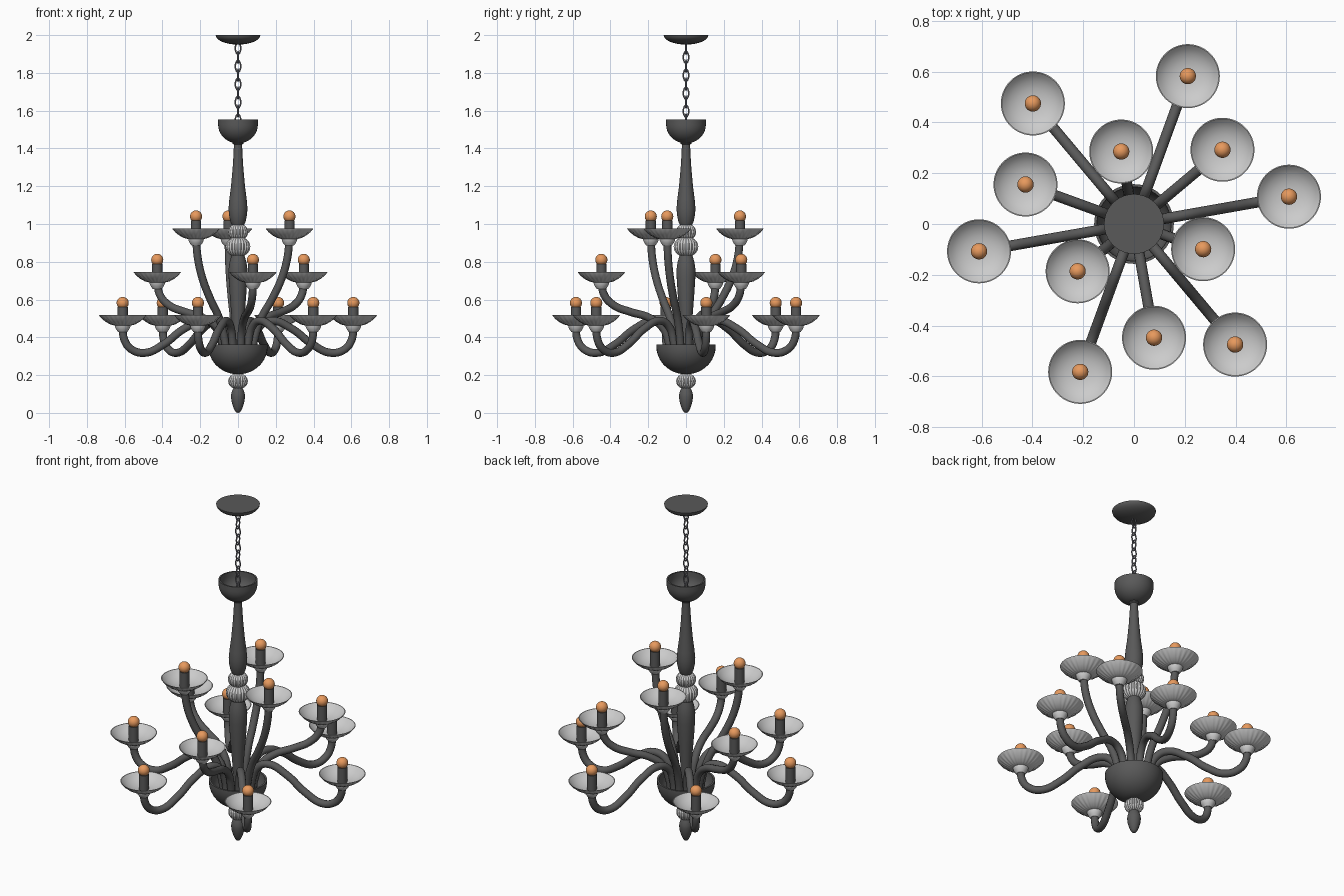
import bpy, bmesh
from math import cos, sin, pi, radians

cube = bpy.data.objects.get("Cube")
if cube:
    bpy.data.objects.remove(cube, do_unlink=True)


def material(name, color):
    mat = bpy.data.materials.new(name)
    mat.use_nodes = True
    mat.diffuse_color = (*color, 1)
    mat.node_tree.nodes["Principled BSDF"].inputs["Base Color"].default_value = (*color, 1)
    return mat


dark = material("dark_metal", (0.1, 0.1, 0.1))
glass = material("pale_glass", (0.55, 0.55, 0.55))
chain_metal = material("chain_steel", (0.2, 0.2, 0.23))
amber = material("amber_bulb", (0.8, 0.32, 0.11))


def place(name, mesh, mat, location=(0, 0, 0), turn=0):
    obj = bpy.data.objects.new(name, mesh)
    bpy.context.collection.objects.link(obj)
    obj.location = location
    obj.rotation_euler.z = turn
    if not mesh.materials:
        mesh.materials.append(mat)
    return obj


def finish(bm, name):
    bmesh.ops.remove_doubles(bm, verts=bm.verts, dist=0.0001)
    bmesh.ops.recalc_face_normals(bm, faces=bm.faces)
    mesh = bpy.data.meshes.new(name)
    bm.to_mesh(mesh)
    bm.free()
    mesh.shade_smooth()
    mesh.set_sharp_from_angle(angle=radians(40))
    return mesh


def lathe(name, profile, segments=40, flutes=0):
    """Spin (radius, height, optional flute depth) points round z."""
    bm = bmesh.new()
    rings = []
    for radius, z, *depth in profile:
        ring = []
        for i in range(segments):
            a = 2 * pi * i / segments
            r = radius
            if depth:
                r -= depth[0] * (1 - abs(sin(flutes * a / 2)))
            ring.append(bm.verts.new((r * cos(a), r * sin(a), z)))
        rings.append(ring)
    for low, high in zip(rings, rings[1:]):
        for i in range(segments):
            j = (i + 1) % segments
            bm.faces.new((low[i], low[j], high[j], high[i]))
    bmesh.ops.dissolve_degenerate(bm, dist=0.00001, edges=bm.edges)
    return finish(bm, name)


def tube(name, points, radius, closed=False):
    curve = bpy.data.curves.new(name + "_path", "CURVE")
    curve.dimensions = "3D"
    curve.bevel_depth = radius
    curve.bevel_resolution = 4
    curve.resolution_u = 8
    curve.use_fill_caps = not closed
    spline = curve.splines.new("BEZIER")
    spline.bezier_points.add(len(points) - 1)
    spline.use_cyclic_u = closed
    for bp, p in zip(spline.bezier_points, points):
        bp.co = p
        bp.handle_left_type = bp.handle_right_type = "AUTO"
    temp = bpy.data.objects.new(name + "_temp", curve)
    bpy.context.collection.objects.link(temp)
    deps = bpy.context.evaluated_depsgraph_get()
    mesh = bpy.data.meshes.new_from_object(temp.evaluated_get(deps))
    bpy.data.objects.remove(temp, do_unlink=True)
    mesh.name = name
    mesh.shade_smooth()
    mesh.set_sharp_from_angle(angle=radians(40))
    return mesh


def arc(radius, height, start, end, base, steps=8):
    """Elliptical quarter profile between two angles in degrees."""
    return [(radius * cos(radians(start + (end - start) * i / steps)),
             base + height * sin(radians(start + (end - start) * i / steps)))
            for i in range(steps + 1)]


# Ceiling canopy
place("ceiling_canopy", lathe("ceiling_canopy",
      arc(0.118, 0.05, -90, 0, 2.0) + [(0, 2.0)]), dark)

# Chain of alternating links
link = tube("chain_link", [(0, 0, 0.031), (0.011, 0, 0.018), (0.011, 0, -0.018),
                           (0, 0, -0.031), (-0.011, 0, -0.018), (-0.011, 0, 0.018)],
            0.004, closed=True)
for i in range(11):
    place(f"chain_link_{i + 1}", link, chain_metal, (0, 0, 1.93 - i * 0.0475), pi / 2 * (i % 2))

# Hollow bowls at the top and bottom of the stem
place("upper_bowl", lathe("upper_bowl",
      [(0, 1.43)] + arc(0.105, 0.098, -75, 0, 1.525) + [(0.105, 1.553), (0.097, 1.553)]
      + arc(0.097, 0.085, 0, -90, 1.525)), dark)
place("lower_bowl", lathe("lower_bowl",
      [(0, 0.207)] + arc(0.157, 0.148, -78, 0, 0.352) + [(0.157, 0.362), (0.146, 0.362)]
      + arc(0.146, 0.135, 0, -90, 0.352)), dark)

# Turned stem
place("upper_stem", lathe("upper_stem",
      [(0, 1.45), (0.028, 1.45), (0.028, 1.425), (0.022, 1.42), (0.023, 1.38), (0.028, 1.3),
       (0.037, 1.2), (0.046, 1.13), (0.05, 1.085), (0.048, 1.05), (0.041, 1.015),
       (0.032, 0.995), (0, 0.995)]), dark)
place("lower_stem", lathe("lower_stem",
      [(0, 0.835), (0.034, 0.835), (0.044, 0.8), (0.05, 0.76), (0.049, 0.71), (0.044, 0.63),
       (0.037, 0.54), (0.03, 0.45), (0.026, 0.36), (0.026, 0.215), (0, 0.215)]), dark)
place("finial", lathe("finial",
      [(0, 0.14), (0.022, 0.137), (0.03, 0.12), (0.036, 0.1), (0.037, 0.085), (0.034, 0.06),
       (0.026, 0.032), (0.017, 0.012), (0.009, 0.002), (0, 0)]), dark)

# Fluted glass beads on the stem
for name, z, radius, height in (("upper_bead", 0.958, 0.055, 0.045),
                                ("middle_bead", 0.88, 0.066, 0.055),
                                ("bottom_bead", 0.168, 0.053, 0.043)):
    profile = [(r, h, 0.1 * r) for r, h in arc(radius, height, -90, 90, z, 14)]
    place(name, lathe(name, profile, 80, 20), glass)

# Shared lamp parts, measured from the bulb centre
dish = lathe("dish", [(0, -0.12), (0.04, -0.12, 0.001), (0.065, -0.114, 0.004),
                      (0.09, -0.1, 0.006), (0.11, -0.084, 0.005), (0.122, -0.07, 0.002),
                      (0.126, -0.064), (0.122, -0.064), (0.108, -0.079), (0.088, -0.094),
                      (0.06, -0.106), (0.03, -0.111), (0, -0.112)], 96, 24)
cup = lathe("cup", [(0, -0.116), (0.042, -0.116), (0.04, -0.128), (0.033, -0.142),
                    (0.023, -0.155), (0, -0.155)])
candle = lathe("candle", [(0, -0.116), (0.027, -0.116), (0.027, -0.022), (0, -0.022)], 32)
bulb = lathe("bulb", arc(0.032, 0.032, -90, 90, 0, 16), 32)

# Three tiers of arms: bulb height, first angle, count, path as (reach, height)
tiers = {
    "low": (0.582, 10, 6, [(0.075, 0.27), (0.085, 0.38), (0.12, 0.46), (0.18, 0.488),
                           (0.29, 0.445), (0.4, 0.363), (0.5, 0.318), (0.575, 0.338),
                           (0.612, 0.39), (0.62, 0.465)]),
    "middle": (0.81, 40, 3, [(0.08, 0.27), (0.09, 0.36), (0.125, 0.45), (0.2, 0.505),
                             (0.3, 0.535), (0.39, 0.571), (0.44, 0.625), (0.455, 0.695)]),
    "high": (1.04, 100, 3, [(0.075, 0.27), (0.09, 0.38), (0.13, 0.5), (0.19, 0.6),
                            (0.245, 0.71), (0.278, 0.82), (0.29, 0.925)]),
}
for tier, (height, first, count, path) in tiers.items():
    arm = tube(tier + "_arm", [(r, 0, z) for r, z in path], 0.021)
    reach = path[-1][0]
    for i in range(count):
        turn = radians(first + 360 / count * i)
        spot = (reach * cos(turn), reach * sin(turn), height)
        place(f"{tier}_arm_{i + 1}", arm, dark, turn=turn)
        for part, mesh, mat in (("dish", dish, glass), ("cup", cup, glass),
                                ("candle", candle, dark), ("bulb", bulb, amber)):
            place(f"{tier}_{part}_{i + 1}", mesh, mat, spot, turn)
